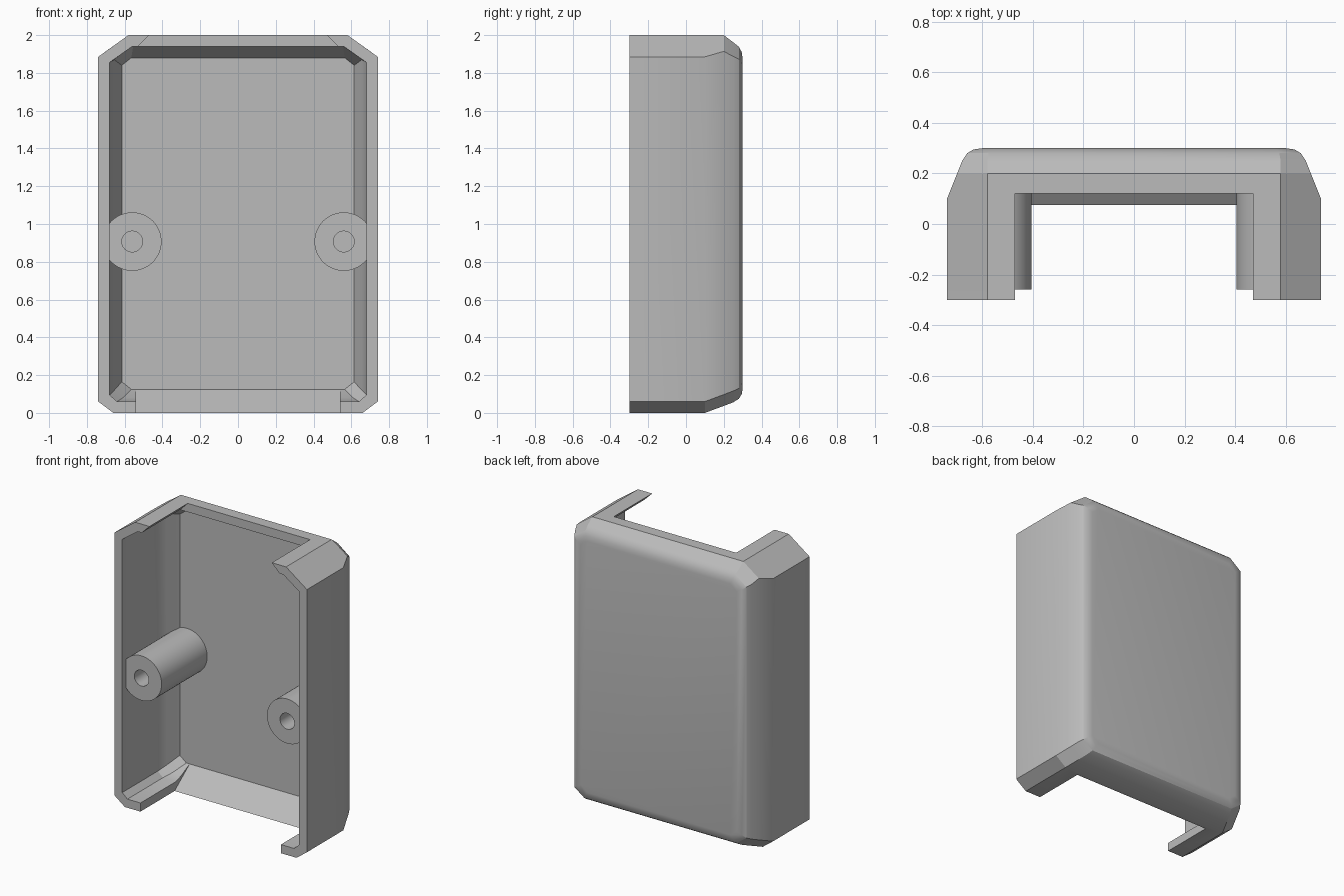
import bpy
import bmesh
import math

cube = bpy.data.objects.get("Cube")
if cube:
    bpy.data.objects.remove(cube, do_unlink=True)

grey = bpy.data.materials.new("light_grey_plastic")
grey.use_nodes = True
colour = (0.5, 0.5, 0.5, 1)
grey.diffuse_color = colour
grey.node_tree.nodes["Principled BSDF"].inputs["Base Color"].default_value = colour


def loft(name, rings):
    """Skin a list of point rings and cap both ends."""
    bm = bmesh.new()
    loops = [[bm.verts.new(p) for p in ring] for ring in rings]
    for a, b in zip(loops, loops[1:]):
        n = len(a)
        for i in range(n):
            j = (i + 1) % n
            bm.faces.new((a[i], a[j], b[j], b[i]))
    bm.faces.new(loops[0])
    bm.faces.new(loops[-1])
    bmesh.ops.recalc_face_normals(bm, faces=bm.faces)
    mesh = bpy.data.meshes.new(name)
    bm.to_mesh(mesh)
    bm.free()
    obj = bpy.data.objects.new(name, mesh)
    bpy.context.collection.objects.link(obj)
    mesh.materials.append(grey)
    return obj


def octagon(y, half, low, high, top, bottom):
    """Rectangle at depth y with chamfered upper and lower corners."""
    tx, tz = top
    bx, bz = bottom
    right = [(half - bx, low), (half, low + bz), (half, high - tz), (half - tx, high)]
    left = [(-x, z) for x, z in reversed(right)]
    return [(x, y, z) for x, z in right + left]


def cut(target, cutter):
    mod = target.modifiers.new(cutter.name, 'BOOLEAN')
    mod.operation = 'DIFFERENCE'
    mod.solver = 'EXACT'
    mod.object = cutter
    cutter.hide_render = True
    cutter.hide_viewport = True
    cutter.display_type = 'WIRE'


def smooth(obj):
    bpy.ops.object.select_all(action='DESELECT')
    obj.select_set(True)
    bpy.context.view_layer.objects.active = obj
    bpy.ops.object.shade_smooth_by_angle(angle=math.radians(24))


# Hollow case: inner floor, inner walls, front rim, outer walls, rounded back
inner = [
    octagon(0.24, 0.615, 0.125, 1.88, (0.05, 0.04), (0.05, 0.04)),
    octagon(0.15, 0.655, 0.08, 1.94, (0.1, 0.07), (0.045, 0.04)),
    octagon(0.09, 0.68, 0.06, 1.94, (0.12, 0.085), (0.04, 0.035)),
    octagon(-0.3, 0.68, 0.06, 1.94, (0.12, 0.085), (0.04, 0.035)),
]
outer = [
    octagon(-0.3, 0.74, 0, 2, (0.16, 0.115), (0.08, 0.06)),
    octagon(0.1, 0.74, 0, 2, (0.16, 0.115), (0.08, 0.06)),
    octagon(0.2, 0.7, 0.037, 2, (0.12, 0.086), (0.08, 0.06)),
    octagon(0.25, 0.68, 0.056, 1.962, (0.1, 0.075), (0.08, 0.06)),
    octagon(0.28, 0.66, 0.075, 1.938, (0.085, 0.065), (0.075, 0.055)),
    octagon(0.295, 0.635, 0.1, 1.91, (0.07, 0.055), (0.065, 0.05)),
    octagon(0.3, 0.6, 0.13, 1.875, (0.05, 0.04), (0.05, 0.04)),
]
case = loft("case_shell", inner + outer)

# Top opening with slanted ends
top_outline = [(0.42, 2.05), (0.535, 1.935), (-0.535, 1.935), (-0.42, 2.05)]
top_cutter = loft("top_opening_cutter",
                  [[(x, y, z) for x, z in top_outline] for y in (-0.4, 0.12)])
cut(case, top_cutter)

# Bottom opening ending in a ramp
ramp = [(-0.4, -0.05), (0.009, -0.05), (0.235, 0.1212), (-0.4, 0.1212)]
bottom_cutter = loft("bottom_opening_cutter",
                     [[(x, y, z) for y, z in ramp] for x in (-0.54, 0.54)])
cut(case, bottom_cutter)
smooth(case)


# Screw posts, flattened where they meet the side walls
def circle(radius, y, limit=0.683, n=48):
    angles = [2 * math.pi * i / n for i in range(n)]
    return [(min(0.56 + radius * math.cos(a), limit), y,
             0.907 + radius * math.sin(a)) for a in angles]


post = loft("screw_posts", [circle(0.155, 0.242), circle(0.155, -0.26),
                            circle(0.055, -0.26), circle(0.055, 0.2)])
post.modifiers.new("mirror", 'MIRROR')
smooth(post)
